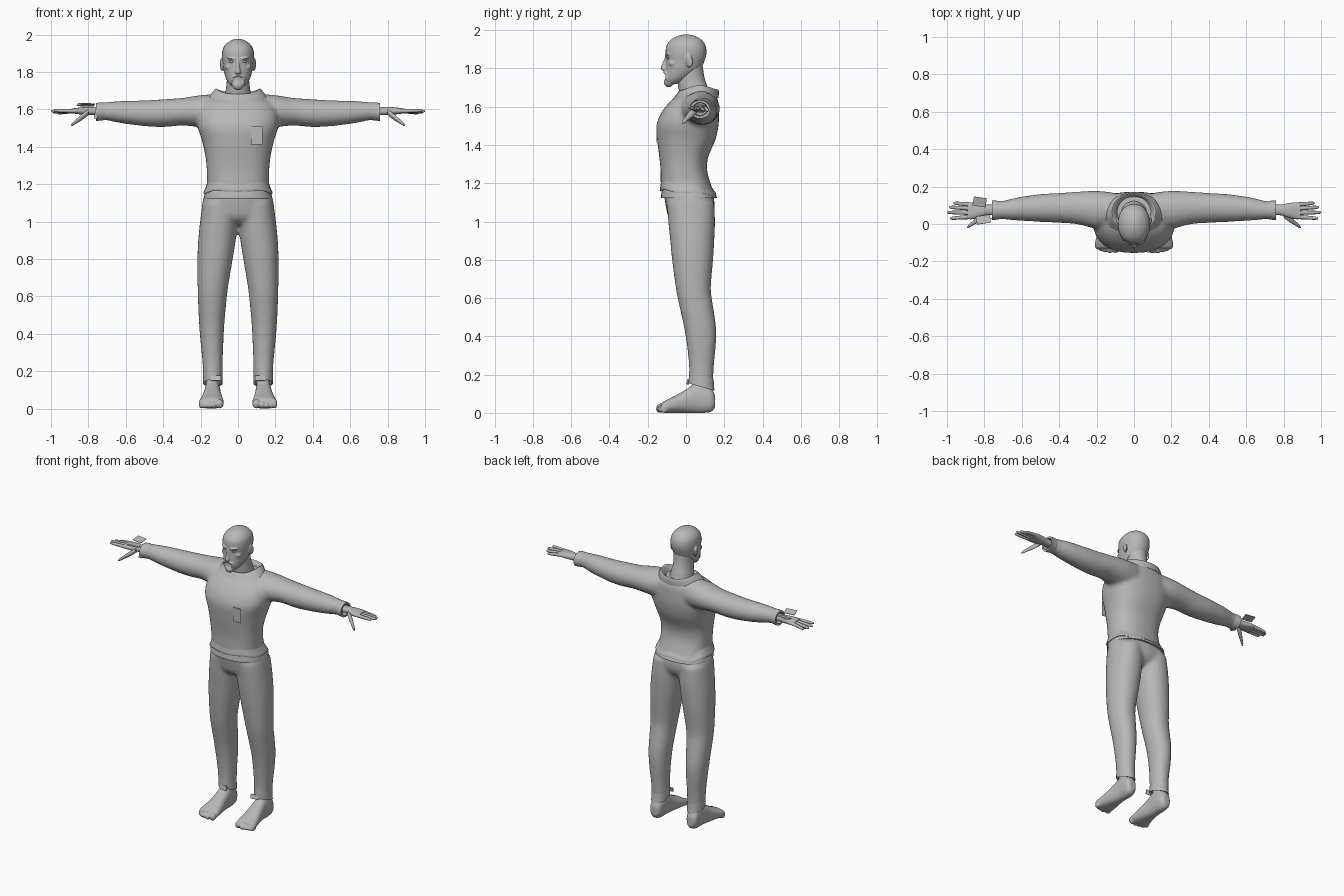
import bpy, bmesh, math
from mathutils import Vector, Matrix

grey = bpy.data.materials.new("plain_grey")
grey.diffuse_color = (0.48, 0.48, 0.48, 1)


def finish(bm, name, voxel=0, smooth=6):
    bmesh.ops.recalc_face_normals(bm, faces=bm.faces)
    me = bpy.data.meshes.new(name)
    bm.to_mesh(me)
    bm.free()
    me.materials.append(grey)
    for p in me.polygons:
        p.use_smooth = True
    ob = bpy.data.objects.new(name, me)
    bpy.context.collection.objects.link(ob)
    if voxel:
        r = ob.modifiers.new("blend", 'REMESH')
        r.mode, r.voxel_size, r.use_smooth_shade = 'VOXEL', voxel, True
        s = ob.modifiers.new("soften", 'SMOOTH')
        s.factor, s.iterations = 0.5, smooth
    else:
        bpy.ops.object.select_all(action='DESELECT')
        ob.select_set(True)
        bpy.context.view_layer.objects.active = ob
        bpy.ops.object.shade_smooth_by_angle(angle=math.radians(50))
    return ob


def refine(rings, k):
    """Catmull-Rom interpolation between the given sections."""
    out = []
    for i in range(len(rings) - 1):
        p = [rings[max(0, min(len(rings) - 1, i + d))] for d in (-1, 0, 1, 2)]
        for s in range(k):
            t = s / k
            out.append([0.5 * (2 * b + (c - a) * t + (2 * a - 5 * b + 4 * c - d) * t * t
                        + (3 * b - a - 3 * c + d) * t ** 3) for a, b, c, d in zip(*p)])
    return out + [list(rings[-1])]


def loft(bm, rings, axis='z', n=28, k=4, power=2.0, side=1, caps=True, warp=None):
    """Rings are (position, low a, high a, low b, high b) across the axis."""
    loops = []
    for t, a0, a1, b0, b1 in (refine(rings, k) if k > 1 else rings):
        loop = []
        for i in range(n):
            w = 2 * math.pi * i / n
            c, s = math.cos(w), math.sin(w)
            a = (a0 + a1) / 2 + (a1 - a0) / 2 * math.copysign(abs(c) ** (2 / power), c)
            b = (b0 + b1) / 2 + (b1 - b0) / 2 * math.copysign(abs(s) ** (2 / power), s)
            v = {'x': (t, a, b), 'y': (a, t, b), 'z': (a, b, t)}[axis]
            dz = warp(c, s) if warp else 0
            loop.append(bm.verts.new((v[0] * side, v[1], v[2] + dz)))
        loops.append(loop)
    for p, q in zip(loops, loops[1:]):
        for i in range(n):
            j = (i + 1) % n
            bm.faces.new((p[i], p[j], q[j], q[i]))
    if caps:
        bm.faces.new(loops[0])
        bm.faces.new(loops[-1])


def sym(rings):
    return [(z, -x, x, y0, y1) for z, x, y0, y1 in rings]


def ball(bm, loc, size, rot=(0, 0, 0), seg=16):
    m = Matrix.Translation(loc)
    for ang, ax in zip(rot, 'XYZ'):
        m = m @ Matrix.Rotation(ang, 4, ax)
    bmesh.ops.create_uvsphere(bm, u_segments=seg, v_segments=seg // 2 + 2, radius=1,
                              matrix=m @ Matrix.Diagonal((*size, 1)))


def plate(name, loc, size, rot=(0, 0, 0)):
    bm = bmesh.new()
    bmesh.ops.create_cube(bm, size=1)
    ob = finish(bm, name)
    ob.location, ob.scale, ob.rotation_euler = loc, size, rot


# Sweater: torso and both sleeves blended together
bm = bmesh.new()
loft(bm, sym([(1.15, .173, -.127, .148), (1.20, .166, -.132, .128), (1.27, .167, -.133, .11),
              (1.34, .173, -.14, .117), (1.43, .192, -.151, .155), (1.51, .217, -.153, .171),
              (1.58, .215, -.122, .172), (1.63, .19, -.08, .168), (1.66, .14, -.045, .155),
              (1.667, .11, -.03, .14)]), power=2.4, n=36)
sleeve = [(.11, -.01, .168, 1.50, 1.683), (.20, -.025, .178, 1.505, 1.676), (.30, -.002, .173, 1.513, 1.661),
          (.40, .006, .166, 1.505, 1.654), (.50, .011, .16, 1.51, 1.648), (.62, .018, .143, 1.525, 1.645),
          (.70, .025, .124, 1.541, 1.639), (.735, .026, .122, 1.543, 1.635)]
for s in (1, -1):
    loft(bm, sleeve, 'x', side=s)
finish(bm, "sweater", 0.012)

# Open collar with raised side points, and flared hem
bm = bmesh.new()
loft(bm, sym([(1.645, .155, -.07, .17), (1.68, .128, -.045, .172), (1.69, .118, -.035, .166),
              (1.68, .106, -.02, .155), (1.65, .09, -.01, .14)]), k=2, caps=False,
     warp=lambda c, s: .022 * abs(c) ** 3 - .008 * max(0, -s))
finish(bm, "collar")
bm = bmesh.new()
loft(bm, sym([(1.21, .164, -.129, .122), (1.18, .174, -.133, .14), (1.155, .185, -.137, .158),
              (1.15, .18, -.13, .153), (1.17, .165, -.12, .13)]), n=36, k=2, power=2.4, caps=False,
     warp=lambda c, s: -.014 * s + .005 * math.sin(5 * math.atan2(s, c)))
finish(bm, "sweater_hem")
bm = bmesh.new()
loft(bm, sym([(1.17, .172, -.125, .14), (1.135, .181, -.13, .158), (1.122, .183, -.13, .162),
              (1.125, .172, -.115, .145)]), n=36, k=2, power=2.4, caps=False)
finish(bm, "shirt_hem")

# Trousers: pelvis and two legs blended together
bm = bmesh.new()
loft(bm, sym([(1.16, .175, -.118, .14), (1.08, .193, -.106, .15), (1.02, .165, -.09, .13),
              (.985, .08, -.05, .08)]), power=2.3)
leg = [(1.10, .0, .19, -.10, .148), (1.0, .002, .203, -.093, .152), (.9, .012, .213, -.083, .148),
       (.8, .028, .217, -.073, .142), (.65, .053, .216, -.053, .13), (.55, .064, .213, -.033, .143),
       (.45, .073, .208, -.011, .157), (.35, .078, .2, .005, .156), (.25, .082, .19, .015, .146),
       (.155, .083, .185, .017, .143)]
for s in (1, -1):
    loft(bm, leg, side=s, power=2.15)
finish(bm, "trousers", 0.012)

for s, tag in ((1, "left"), (-1, "right")):
    # Sleeve cuff, hollow at the wrist
    bm = bmesh.new()
    loft(bm, [(.71, .028, .12, 1.543, 1.636), (.735, .023, .125, 1.54, 1.637), (.76, .021, .127, 1.538, 1.634),
              (.76, .034, .114, 1.551, 1.622), (.725, .038, .11, 1.556, 1.618)], 'x', k=1, side=s, caps=False)
    finish(bm, tag + "_cuff")

    # Hand with palm, four fingers and thumb
    bm = bmesh.new()
    loft(bm, [(.70, .045, .105, 1.567, 1.612), (.78, .047, .103, 1.57, 1.612), (.82, .036, .11, 1.57, 1.612),
              (.86, .026, .116, 1.575, 1.608), (.89, .026, .115, 1.579, 1.604)], 'x', n=20, side=s, power=2.4)
    for y0, y1, tip, z1 in ((.104, .112, .965, 1.58), (.083, .09, .99, 1.585),
                            (.06, .062, 1.0, 1.59), (.038, .03, .985, 1.594)):
        loft(bm, [(x, y0 + (y1 - y0) * f - r, y0 + (y1 - y0) * f + r,
                   1.591 + (z1 - 1.591) * f - r, 1.591 + (z1 - 1.591) * f + r)
                  for f, r in ((0, .012), (.4, .0105), (.75, .0095), (.95, .007), (1, .002))
                  for x in (.875 + (tip - .875) * f,)], 'x', n=10, k=2, side=s)
    loft(bm, [(.80 + .092 * f, .05 - .068 * f - r, .05 - .068 * f + r, 1.585 - .07 * f - r, 1.585 - .07 * f + r)
              for f, r in ((0, .016), (.35, .017), (.65, .0125), (.92, .009), (1, .002))],
         'x', n=12, k=2, side=s)
    finish(bm, tag + "_hand")

    # Bare foot with ankle and toes
    bm = bmesh.new()
    loft(bm, [(.152, .115, .16, .03, .09), (.135, .1, .174, .008, .125), (.10, .094, .178, .0, .15),
              (.05, .093, .18, .0, .152), (0, .089, .187, .0, .122), (-.06, .08, .2, .0, .088),
              (-.11, .076, .21, .0, .064), (-.13, .082, .207, .006, .05)], 'y', side=s, power=2.3)
    loft(bm, [(.06, .098, .174, .03, .143), (.12, .098, .172, .03, .137), (.2, .1, .17, .03, .13)], side=s)
    for x, y, r in ((.098, -.133, .022), (.129, -.135, .016), (.154, -.131, .015),
                    (.176, -.124, .014), (.195, -.114, .014)):
        ball(bm, (x * s, y, r + .003), (r, .023, r + .003), seg=12)
    finish(bm, tag + "_foot", 0.006, 3)

    # Trouser leg opening, and a loose fold at its front
    bm = bmesh.new()
    loft(bm, [(.20, .083, .187, .016, .144), (.15, .082, .187, .014, .147), (.135, .082, .187, .014, .15),
              (.14, .09, .178, .025, .138), (.17, .095, .172, .035, .13)], side=s, k=1, caps=False,
         warp=lambda c, d: -.02 * d)
    finish(bm, tag + "_trouser_hem")
    plate(tag + "_hem_fold", (s * .118, .012, .163), (.055, .006, .028), (-.25, 0, s * .15))

# Neck
bm = bmesh.new()
loft(bm, sym([(1.63, .08, -.02, .13), (1.69, .068, -.038, .117), (1.75, .06, -.045, .097), (1.83, .062, -.04, .085)]))
finish(bm, "neck")

# Head with nose, brows, cheeks, beard and ears blended in
bm = bmesh.new()
loft(bm, sym([(1.718, .028, -.098, -.045), (1.74, .05, -.106, .0), (1.77, .066, -.106, .045),
              (1.80, .075, -.106, .078), (1.84, .081, -.105, .097), (1.88, .086, -.107, .107),
              (1.92, .082, -.102, .102), (1.95, .064, -.078, .08), (1.97, .034, -.043, .045),
              (1.977, .01, -.012, .012)]), power=2.15)
loft(bm, [(1.788, -.014, .014, -.12, -.09), (1.797, -.018, .018, -.133, -.09), (1.82, -.011, .011, -.127, -.09),
          (1.85, -.008, .008, -.114, -.09), (1.87, -.008, .008, -.108, -.09)], n=12, k=2)
ball(bm, (0, -.09, 1.728), (.03, .026, .026))
for s in (1, -1):
    ball(bm, (s * .034, -.097, 1.872), (.027, .013, .006), (0, s * -.12, s * .35))
    ball(bm, (s * .017, -.107, 1.778), (.02, .01, .006), (0, s * .35, s * .3))
    ball(bm, (s * .032, -.095, 1.755), (.007, .014, .024))
    ball(bm, (s * .05, -.068, 1.826), (.02, .022, .018))
    ball(bm, (s * .086, .015, 1.84), (.009, .022, .036), (.2, 0, s * -.3))
finish(bm, "head", 0.0045, 2)

# Eyes
for s in (1, -1):
    bm = bmesh.new()
    ball(bm, (s * .033, -.091, 1.855), (.015, .012, .007))
    finish(bm, "eye")

# Loose badge on the chest and plates at one wrist
plate("chest_badge", (.1, -.153, 1.46), (.06, .003, .095))
plate("wrist_plate_rear", (-.825, .118, 1.625), (.07, .05, .003), (.25, 0, -.15))
plate("wrist_plate_front", (-.805, .024, 1.622), (.075, .045, .003), (-.3, 0, .15))
plate("wrist_strap", (-.757, .03, 1.575), (.018, .003, .05), (0, .15, .1))
